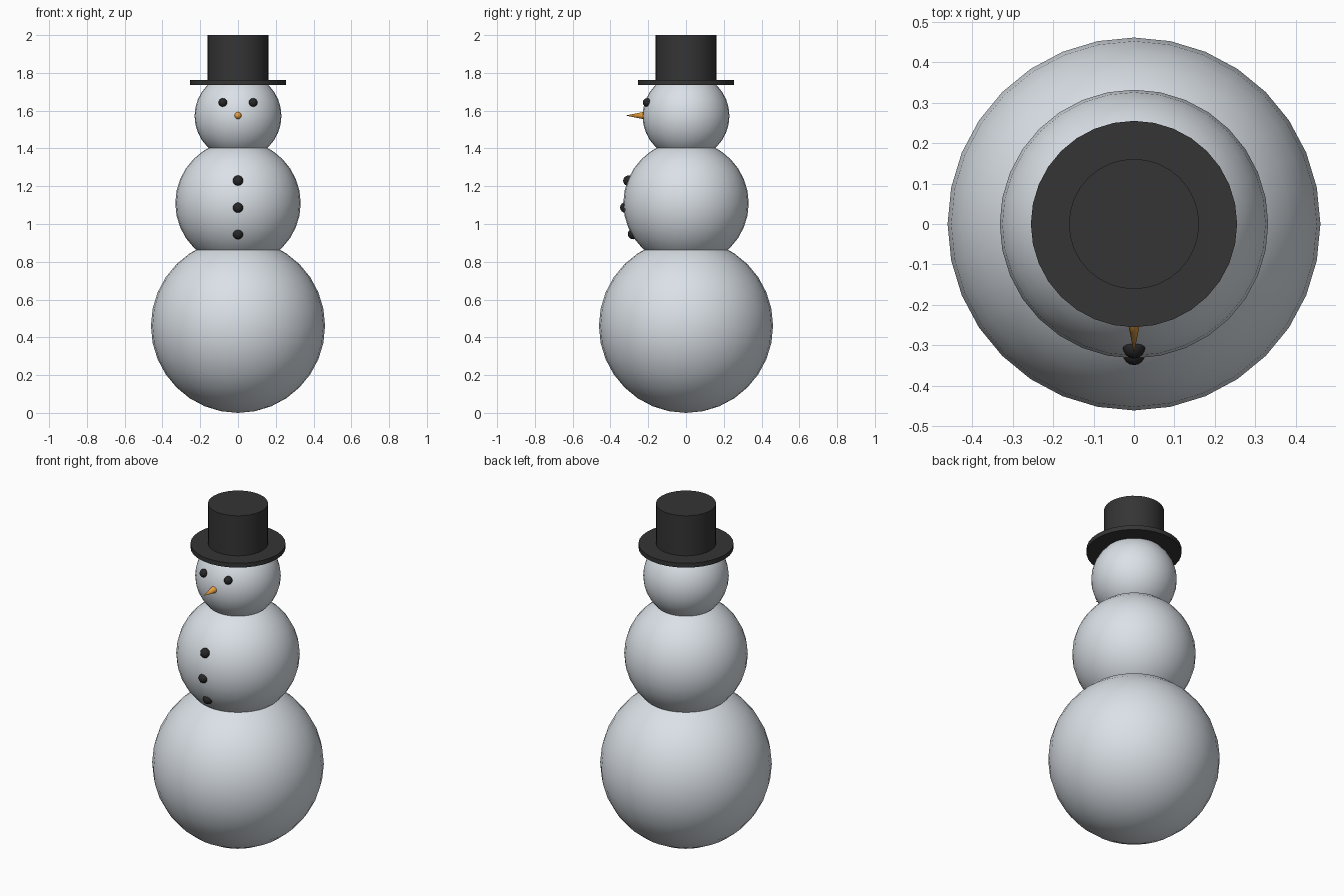
import bpy
import math

if "Cube" in bpy.data.objects:
    bpy.data.objects.remove(bpy.data.objects["Cube"])


def material(name, rgb):
    m = bpy.data.materials.new(name)
    m.diffuse_color = (*rgb, 1.0)
    m.use_nodes = True
    m.node_tree.nodes["Principled BSDF"].inputs["Base Color"].default_value = m.diffuse_color
    return m


snow = material("snow_white", (0.88, 0.94, 1.0))
coal = material("coal_black", (0.02, 0.02, 0.02))
felt = material("hat_black", (0.035, 0.035, 0.035))
orange = material("carrot_orange", (0.9, 0.38, 0.05))


def finish(name, mat, angle=35):
    ob = bpy.context.object
    ob.name = name
    ob.data.materials.append(mat)
    bpy.ops.object.shade_smooth_by_angle(angle=math.radians(angle))
    return ob


def ball(name, mat, loc, r, seg=32, rings=16):
    bpy.ops.mesh.primitive_uv_sphere_add(segments=seg, ring_count=rings,
                                         radius=r, location=loc)
    return finish(name, mat, 60)


def disc(name, z0, z1, r):
    bpy.ops.mesh.primitive_cylinder_add(vertices=32, radius=r, depth=z1 - z0,
                                        location=(0, 0, (z0 + z1) / 2))
    return finish(name, felt)


# Snow body
ball("lower_body", snow, (0, 0, 0.461), 0.461)
ball("middle_body", snow, (0, 0, 1.11), 0.332)
ball("head", snow, (0, 0, 1.572), 0.23)

# Eyes
for side, x in (("left", 0.08), ("right", -0.08)):
    ball(side + "_eye", coal, (x, -0.206, 1.643), 0.023, 16, 8)

# Buttons down the chest
for i, (y, z) in enumerate(((-0.305, 1.229), (-0.321, 1.087), (-0.28, 0.947))):
    ball(f"button_{i + 1}", coal, (0, y, z), 0.028, 16, 8)

# Carrot nose, pointing forward
bpy.ops.mesh.primitive_cone_add(vertices=16, radius1=0.022, radius2=0,
                                depth=0.11, location=(0, -0.265, 1.574),
                                rotation=(math.radians(90), 0, 0))
finish("nose", orange)

# Top hat
disc("hat_brim", 1.737, 1.763, 0.255)
disc("hat_crown", 1.745, 2.0, 0.161)
